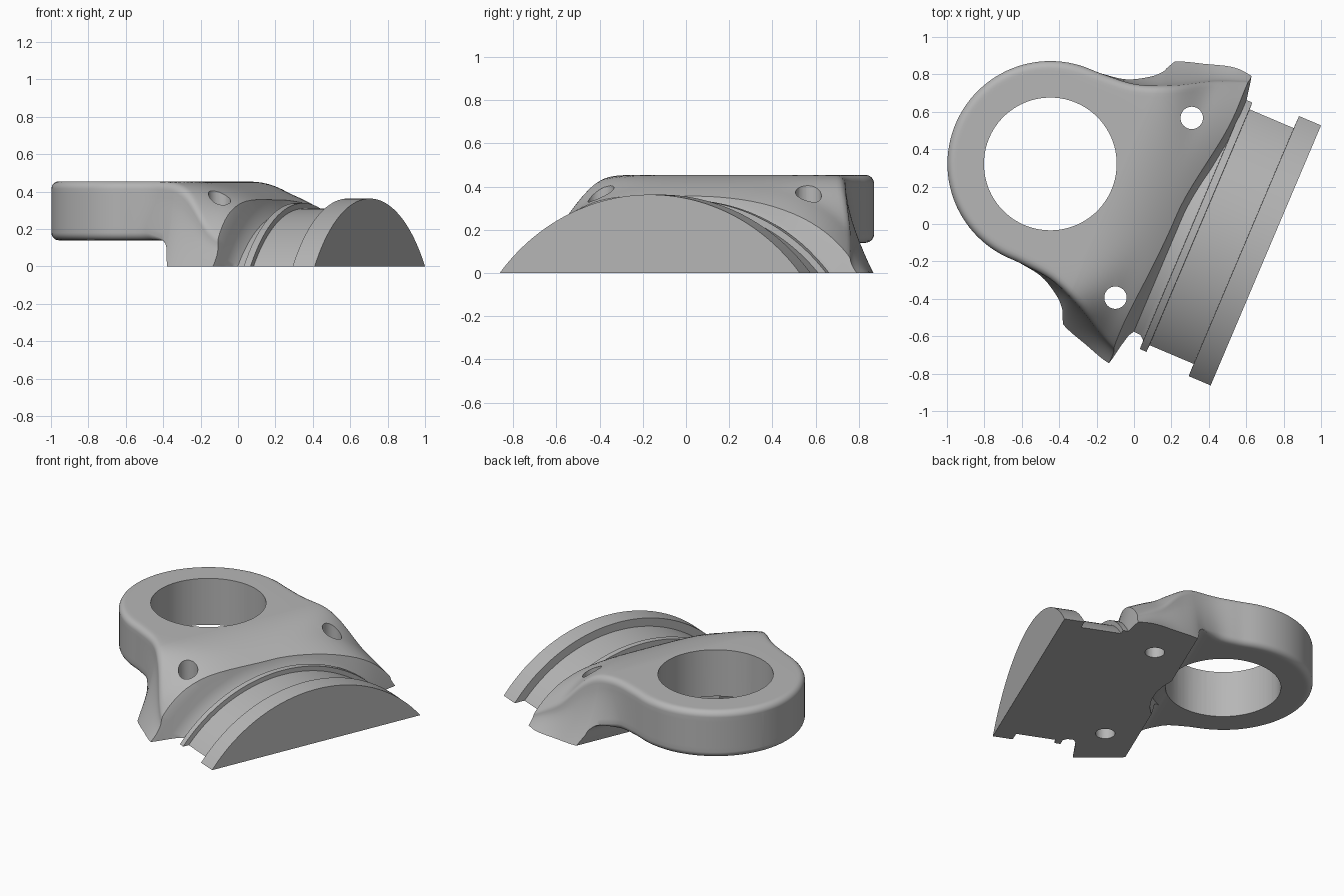
import bpy, bmesh, math
from mathutils import Matrix

cube = bpy.data.objects.get("Cube")
if cube:
    bpy.data.objects.remove(cube, do_unlink=True)

grey = bpy.data.materials.new("plain grey")
grey.use_nodes = True
grey.diffuse_color = (0.47, 0.47, 0.47, 1)
grey.node_tree.nodes["Principled BSDF"].inputs["Base Color"].default_value = grey.diffuse_color

# Local frame: u runs from the arched end face towards the ring, v across, z up
C, S = 0.9205, 0.3907
FRAME = Matrix(((-C, S, 0, 0.705), (S, C, 0, -0.168), (0, 0, 1, 0), (0, 0, 0, 1)))
AXIS_Z = -0.604
RING_U, RING_R, TOP, BOTTOM, FILLET = 1.252, 0.55, 0.455, 0.14, 0.04


def smooth(t):
    t = min(max(t, 0), 1)
    return t * t * (3 - 2 * t)


def curve(points, x):
    """Smooth interpolation through a few points."""
    if x <= points[0][0]:
        return points[0][1]
    if x >= points[-1][0]:
        return points[-1][1]
    last = len(points) - 1
    i = max(k for k in range(last) if points[k][0] <= x)

    def slope(k):
        a, b = points[max(k - 1, 0)], points[min(k + 1, last)]
        return (b[1] - a[1]) / (b[0] - a[0])
    (x0, y0), (x1, y1) = points[i], points[i + 1]
    h = x1 - x0
    t = (x - x0) / h
    return (y0 + (y1 - y0) * smooth(t) + h * t * (1 - t) ** 2 * slope(i)
            - h * t * t * (1 - t) * slope(i + 1))


def loft(name, rows):
    """Skin a list of closed sections and place them in the local frame."""
    bm = bmesh.new()
    loops = [[bm.verts.new(FRAME @ Matrix.Translation(p).translation) for p in row] for row in rows]
    n = len(loops[0])
    for a, b in zip(loops, loops[1:]):
        for i in range(n):
            j = (i + 1) % n
            bm.faces.new((a[i], a[j], b[j], b[i]))
    bm.faces.new(loops[0])
    bm.faces.new(loops[-1])
    bmesh.ops.remove_doubles(bm, verts=bm.verts, dist=0.0002)
    bmesh.ops.recalc_face_normals(bm, faces=bm.faces)
    mesh = bpy.data.meshes.new(name)
    bm.to_mesh(mesh)
    bm.free()
    mesh.materials.append(grey)
    obj = bpy.data.objects.new(name, mesh)
    bpy.context.collection.objects.link(obj)
    return obj


# Body: plate ring flowing into an arched saddle foot
TOP_EDGE = [(0.42, 0.83), (0.62, 0.75), (0.81, 0.645), (1.0, 0.57), (1.2, 0.55)]
FOOT_EDGE = [(0.42, 0.85), (0.54, 0.86), (0.7, 0.815), (0.86, 0.76), (0.94, 0.69),
             (1.07, 0.585), (1.2, 0.55)]


def half_width(points, u):
    if u > RING_U:
        return math.sqrt(max(RING_R ** 2 - (u - RING_U) ** 2, 1e-5))
    return curve(points, u)


def edge_drop(u, v, width, f):
    d = RING_R - math.hypot(u - RING_U, v) if u > RING_U else width - abs(v)
    d = min(max(d, 0), f)
    return f - math.sqrt(max(f * f - (f - d) ** 2, 0))


def top_height(u, v, width):
    power = 4.1 + 9 * smooth((u - 0.6) / 0.5)
    crown = TOP - 0.7 * max(0, 0.9 - u) ** 2
    z = crown * (1 - (abs(v) / 0.87) ** power)
    return z - edge_drop(u, v, width, FILLET * min(1, max(0.1, (u - 0.4) / 0.4)))


def bottom_height(u, v, width):
    if u <= 0.88:
        return 0
    bend = min(max((0.95 - u) / 0.07, 0), 1)
    z = BOTTOM / 2 * (1 + math.sqrt(1 - bend * bend))
    return z + edge_drop(u, v, width, FILLET * min(max((u - 0.9) / 0.15, 0.02), 1))


def body_section(u, columns=40, steps=8):
    wt = half_width(TOP_EDGE, u)
    flare = max(half_width(FOOT_EDGE, u) - wt, 0)
    spread = [math.sin(math.pi * (i / columns - 0.5)) for i in range(columns + 1)]
    top = [(u, wt * s, top_height(u, wt * s, wt)) for s in spread]
    z0, z1 = top[-1][2], bottom_height(u, wt, wt)

    # The flank flares outwards towards the ground
    def flank(z):
        return wt + flare * ((z0 - z) / z0) ** 1.5
    wb = flank(z1)
    base = [(u, -wb * s, bottom_height(u, wt * s, wt)) for s in spread]
    heights = [z0 + (z1 - z0) * k / steps for k in range(1, steps)]
    side = [(u, flank(z), z) for z in heights]
    mirrored = [(u, -v, z) for u, v, z in reversed(side)]
    return top + side + base + mirrored


stations = [0.42 + 0.46 * i / 18 for i in range(19)]
stations += [0.881 + 0.069 * (i / 6) ** 1.5 for i in range(7)]
stations += [0.95 + (RING_U - 0.95) * i / 10 for i in range(1, 11)]
stations += [RING_U + RING_R * math.sin(math.pi / 2 * i / 28) for i in range(1, 29)]
body = loft("ring_and_saddle_body", [body_section(u) for u in stations])


# Collar: arched shaft with end flange, neck, ridge and groove
def arch(u, r, count=72):
    a = math.acos(-AXIS_Z / r)
    return [(u, r * math.sin(t), max(0, AXIS_Z + r * math.cos(t)))
            for t in (a * (2 * i / count - 1) for i in range(count + 1))]


collar_profile = [(0, 0.967), (0.128, 0.967), (0.129, 0.913), (0.385, 0.913), (0.386, 0.943),
                  (0.425, 0.943), (0.426, 0.905), (0.45, 0.89), (0.58, 0.885)]
collar = loft("arched_collar", [arch(u, r) for u, r in collar_profile])

# Cutter: groove swept round the collar, leaning forward on the left side
groove = [(0.2, 1.6), (0.2, 0.87), (0.48, 0.875), (0.508, 0.91), (0.524, 0.96),
          (0.538, 1.02), (0.553, 1.07), (0.58, 1.13), (0.58, 1.6)]


def groove_section(t):
    row = []
    for u, r in groove:
        v = r * math.sin(t)
        row.append((u - 0.1 * smooth(v / 0.7), v, AXIS_Z + r * math.cos(t)))
    return row


cutters = [loft("groove_cutter", [groove_section(1.45 * (i / 48 - 1)) for i in range(97)])]


# Cutters: the large bore, the relief under the ring and two screw holes
def bore(name, u, v, r, sides, height=1):
    def circle(z):
        return [(u + r * math.cos(2 * math.pi * i / sides),
                 v + r * math.sin(2 * math.pi * i / sides), z) for i in range(sides)]
    return loft(name, [circle(-0.5), circle(height)])


cutters.append(bore("ring_bore_cutter", RING_U, 0, 0.355, 72))
cutters.append(bore("foot_relief_cutter", RING_U, 0, 0.45, 72, BOTTOM - 0.002))
for side, label in ((-1, "right"), (1, "left")):
    cutters.append(bore(label + "_screw_hole_cutter", 0.652, 0.522 * side, 0.06, 32))

for cutter in cutters:
    cutter.hide_render = True
    mod = body.modifiers.new(cutter.name, "BOOLEAN")
    mod.operation = "DIFFERENCE"
    mod.solver = "EXACT"
    mod.object = cutter

# Apply the cuts and remove the helpers
bpy.context.view_layer.update()
graph = bpy.context.evaluated_depsgraph_get()
cut_mesh = bpy.data.meshes.new_from_object(body.evaluated_get(graph))
body.modifiers.clear()
body.data = cut_mesh
cut_mesh.materials.clear()
cut_mesh.materials.append(grey)
for poly in cut_mesh.polygons:
    poly.material_index = 0
for cutter in cutters:
    bpy.data.objects.remove(cutter, do_unlink=True)

for obj in (body, collar):
    bpy.ops.object.select_all(action="DESELECT")
    obj.select_set(True)
    bpy.context.view_layer.objects.active = obj
    bpy.ops.object.shade_smooth_by_angle(angle=math.radians(30))
